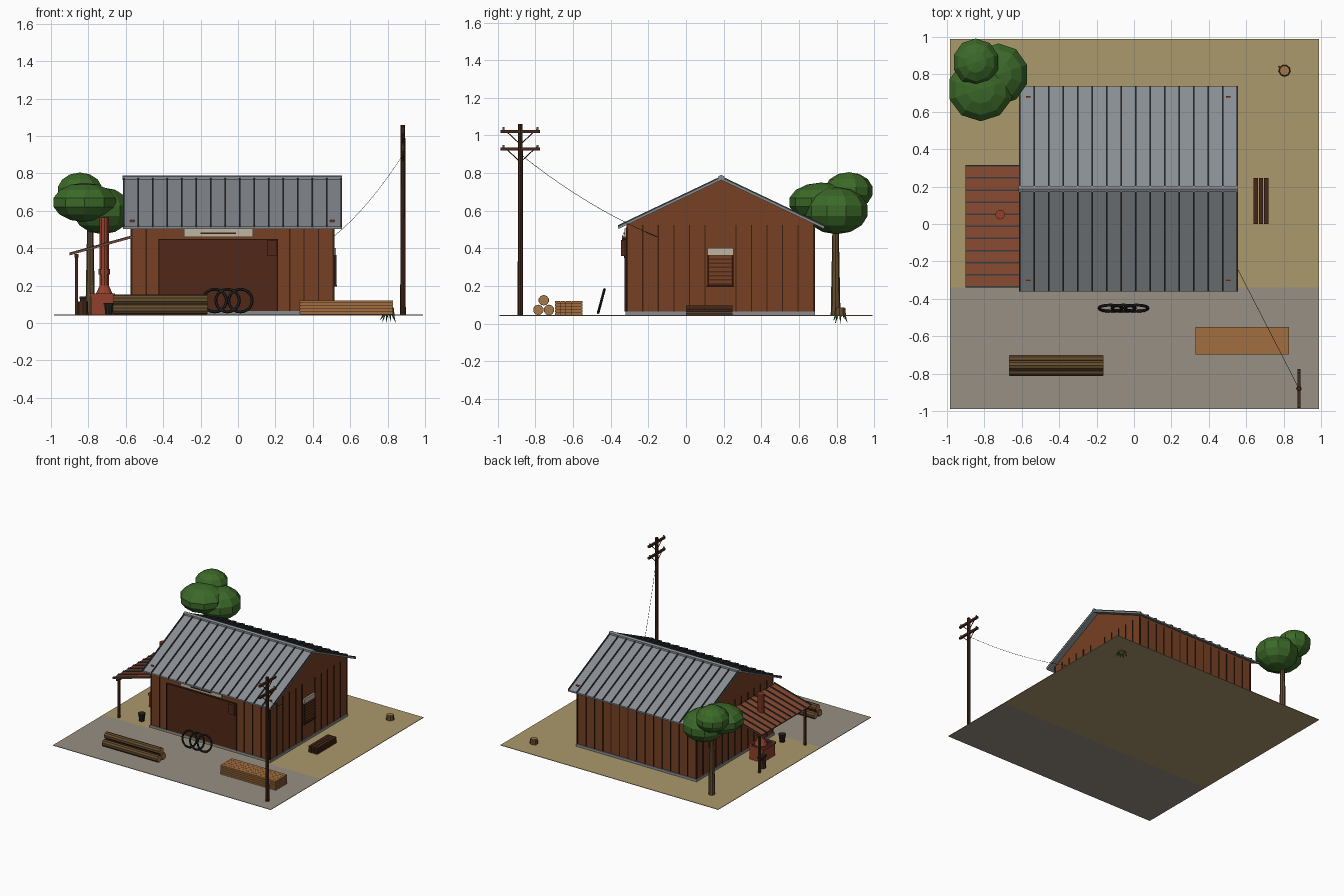
import bpy, bmesh, math, random
from mathutils import Vector, Matrix

if "Cube" in bpy.data.objects:
    bpy.data.objects.remove(bpy.data.objects["Cube"])

random.seed(4)
G = 0.045  # ground height


def mat(name, r, g, b):
    m = bpy.data.materials.new(name)
    m.diffuse_color = tuple((c / 255) ** 2.2 for c in (r, g, b)) + (1,)
    m.use_nodes = True
    m.node_tree.nodes["Principled BSDF"].inputs["Base Color"].default_value = m.diffuse_color
    return m


WALL, DARK = mat("wall_brown", 118, 67, 40), mat("dark_brown", 62, 35, 24)
DOOR, POST = mat("door_brown", 82, 44, 29), mat("post_brown", 72, 44, 30)
TIN, SEAM = mat("tin", 135, 140, 145), mat("seam_grey", 58, 62, 66)
RUST, BRICK = mat("rust", 135, 75, 52), mat("brick", 145, 66, 48)
SAND, GRAVEL = mat("dry_grass", 170, 152, 108), mat("gravel", 150, 142, 130)
LOG, LUMBER = mat("log", 100, 78, 50), mat("lumber", 160, 110, 65)
CUT, LEAF = mat("cut_wood", 165, 120, 75), mat("leaf", 62, 105, 45)
BLACK, CREAM = mat("iron", 40, 38, 38), mat("cream", 190, 180, 160)


def finish(name, bm, m):
    bmesh.ops.recalc_face_normals(bm, faces=bm.faces)
    me = bpy.data.meshes.new(name)
    bm.to_mesh(me)
    bm.free()
    me.materials.append(m)
    ob = bpy.data.objects.new(name, me)
    bpy.context.collection.objects.link(ob)
    return ob


def boxes(name, m, *items):
    """Each item is x0, x1, y0, y1, z0, z1."""
    bm = bmesh.new()
    for x0, x1, y0, y1, z0, z1 in items:
        M = Matrix.Translation(((x0 + x1) / 2, (y0 + y1) / 2, (z0 + z1) / 2))
        bmesh.ops.create_cube(bm, size=1, matrix=M @ Matrix.Diagonal((x1 - x0, y1 - y0, z1 - z0, 1)))
    return finish(name, bm, m)


def rods(name, m, items, sides=8):
    """Each item is start, end, start radius, end radius."""
    bm = bmesh.new()
    for p, q, r0, r1 in items:
        p, q = Vector(p), Vector(q)
        M = Matrix.Translation((p + q) / 2) @ (q - p).to_track_quat('Z', 'Y').to_matrix().to_4x4()
        bmesh.ops.create_cone(bm, cap_ends=True, segments=sides, radius1=r0, radius2=r1,
                              depth=(q - p).length, matrix=M)
    return finish(name, bm, m)


def extrude(name, m, profile, spans, axis='x'):
    """Extrude a (side, z) profile along x or y over each span."""
    bm = bmesh.new()
    for a, b in spans:
        pt = (lambda t, s, z: (t, s, z)) if axis == 'x' else (lambda t, s, z: (s, t, z))
        ends = [[bm.verts.new(pt(t, s, z)) for s, z in profile] for t in (a, b)]
        bm.faces.new(ends[0])
        bm.faces.new(ends[1])
        n = len(profile)
        for i in range(n):
            j = (i + 1) % n
            bm.faces.new((ends[0][i], ends[0][j], ends[1][j], ends[1][i]))
    return finish(name, bm, m)


# Ground
boxes("grass_yard", SAND, (-.985, .99, -.34, .99, .041, G))
boxes("gravel_yard", GRAVEL, (-.985, .99, -.99, -.34, .041, G))

# Barn body
X0, X1, Y0, Y1, YC = -.57, .51, -.315, .68, .1875
under = lambda y: .763 - .475 * abs(y - YC)
extrude("barn_walls", WALL, [(Y0, G), (Y1, G), (Y1, under(Y1)), (YC, under(YC)), (Y0, under(Y0))], [(X0, X1)])
boxes("plinth", TIN, (X0 - .006, X1 + .006, Y0 - .006, Y1 + .006, G, .065))
bat = []
for i in range(15):
    x = X0 + .003 + i * (X1 - X0 - .006) / 14
    if not -.43 < x < .22:
        bat.append((x - .003, x + .003, Y0 - .005, Y0, .065, .51))
    bat.append((x - .003, x + .003, Y1, Y1 + .005, .065, .51))
for i in range(13):
    y = Y0 + .003 + i * (Y1 - Y0 - .006) / 12
    for xa, xb in ((X0 - .005, X0), (X1, X1 + .005)):
        if xa < 0 or not .11 < y < .26:
            bat.append((xa, xb, y - .003, y + .003, .065, .525))
boxes("wall_battens", DARK, *bat)

# Roof: sheet, seams, ridge cap, corner patches
def chevron(y0, y1, lo, hi):
    top = [(y, under(y) + hi) for y in (y0, YC, y1)]
    return top + [(y, under(y) + lo) for y in (y1, YC, y0)]


RX0, RX1, RY0, RY1 = -.615, .555, -.36, .735
extrude("roof_sheet", TIN, chevron(RY0, RY1, 0, .012), [(RX0, RX1)])
seams = [RX0 + .004 + i * (RX1 - RX0 - .008) / 15 for i in range(16)]
extrude("roof_seams", SEAM, chevron(RY0 - .002, RY1 + .002, .008, .021), [(x - .004, x + .004) for x in seams])
extrude("ridge_cap", TIN, chevron(YC - .016, YC + .016, .01, .027), [(RX0 - .002, RX1 + .002)])
boxes("roof_patches", RUST, *[(x - .012, x + .012, y - .005, y + .005, under(y), under(y) + .02)
                              for x in (-.565, .505) for y in (-.3, .68)])

# Front doorway, switch box and sign
boxes("barn_door", DOOR, (-.42, .21, Y0 - .008, Y0, .065, .445))
boxes("door_frame", DARK, (-.425, -.418, Y0 - .011, Y0, .065, .447), (.207, .213, Y0 - .011, Y0, .065, .447),
      (-.425, .213, Y0 - .011, Y0, .443, .449))
boxes("switch_box", DOOR, (.155, .208, -.346, Y0, .36, .445))
boxes("sign_board", CREAM, (-.29, .08, -.328, Y0, .46, .505))
boxes("sign_strip", DARK, (-.2, -.01, -.331, -.327, .475, .483))

# Side window with louvres
boxes("window_panel", DOOR, (X1, X1 + .008, .115, .25, .2, .37))
boxes("window_lintel", CREAM, (X1, X1 + .014, .113, .252, .365, .402))
boxes("window_louvres", WALL, *[(X1, X1 + .014, .122, .243, .215 + i * .022, .229 + i * .022) for i in range(7)])
boxes("window_frame", DARK, (X1, X1 + .016, .113, .12, .2, .365), (X1, X1 + .016, .245, .252, .2, .365),
      (X1, X1 + .02, .11, .255, .195, .203))

# Lean-to shelter
lean = lambda x: .362 + (x + .9) * .275
def slab(lo, hi):
    return [(-.9, lean(-.9) + lo), (-.565, lean(-.565) + lo), (-.565, lean(-.565) + hi), (-.9, lean(-.9) + hi)]


extrude("shelter_roof", RUST, slab(0, .008), [(-.34, .315)], 'y')
extrude("shelter_ribs", SEAM, slab(.004, .015), [(y - .004, y + .004) for y in
                                              [-.336 + i * .0647 for i in range(11)]], 'y')
boxes("shelter_posts", POST, *[(-.872, -.856, y - .008, y + .008, G, .365) for y in (-.31, .285)])
boxes("shelter_beam", POST, (-.874, -.854, -.33, .305, .35, .368))

# Forge with chimney, anvil stump and bucket
boxes("forge_base", BRICK, (-.785, -.665, -.03, .13, G, .145))
boxes("forge_rim", BRICK, (-.792, -.658, -.037, -.02, .14, .158), (-.792, -.658, .12, .137, .14, .158),
      (-.792, -.778, -.02, .12, .14, .158), (-.672, -.658, -.02, .12, .14, .158))
boxes("forge_coals", BLACK, (-.778, -.672, -.02, .12, .14, .149))
rods("chimney", BRICK, [((-.715, .05, .14), (-.715, .05, .565), .026, .026),
                        ((-.715, .05, .26), (-.715, .05, .29), .033, .033),
                        ((-.715, .05, .15), (-.715, .05, .2), .05, .026)], 10)
rods("anvil_stump", POST, [((-.83, .2, G), (-.83, .2, .115), .03, .027)], 8)
boxes("anvil", BLACK, (-.845, -.815, .18, .22, .115, .128), (-.848, -.812, .165, .24, .128, .142))
rods("bucket", BLACK, [((-.69, -.26, G), (-.69, -.26, .1), .02, .027),
                       ((-.69, -.26, .1), (-.69, -.26, .107), .03, .03)], 10)

# Tree
rods("tree_trunk", LOG, [((-.79, .795, G), (-.79, .795, .3), .026, .021), ((-.79, .795, .3), (-.79, .795, .56), .021, .016)])
bm = bmesh.new()
for c, s in (((-.82, .72, .645), (.18, .175, .105)), ((-.725, .8, .6), (.165, .17, .125)),
             ((-.845, .865, .705), (.128, .13, .1))):
    bmesh.ops.create_uvsphere(bm, u_segments=10, v_segments=7, radius=1,
                              matrix=Matrix.Translation(c) @ Matrix.Diagonal((*s, 1)))
finish("tree_crown", bm, LEAF)

# Utility pole: post, cross arms, braces, insulators
PX, PY = .882, -.88
rods("utility_pole", POST, [((PX, PY, G), (PX, PY, 1.06), .015, .012)])
boxes("cross_arms", POST, *[(PX - .008, PX + .008, PY - .105, PY + .105, z - .008, z + .008) for z in (1.022, .928)])
rods("arm_braces", DARK, [((PX, PY, z - .07), (PX, PY + s * .075, z), .003, .003)
                          for z in (1.022, .928) for s in (-1, 1)], 5)
rods("insulators", TIN, [((PX, PY + s * .09, z), (PX, PY + s * .09, z + .022), .007, .005)
                         for z in (1.022, .928) for s in (-1, 1)], 6)

# Sagging service wire to the gable wall
A, B = Vector((PX, PY, .9)), Vector((X1, -.155, .462))
pts = [A.lerp(B, t / 10) - Vector((0, 0, .14 * t / 10 * (1 - t / 10))) for t in range(11)]
rods("service_wire", BLACK, [(p, q, .0012, .0012) for p, q in zip(pts, pts[1:])], 4)

# Log pile with pale cut ends
logs = [(-.785, .073), (-.728, .073), (-.756, .124)]
rods("log_pile", LOG, [((-.665, y, z), (-.165, y, z), .028, .028) for y, z in logs], 10)
rods("log_ends", CUT, [((x, y, z), (x + .004, y, z), .025, .025) for y, z in logs for x in (-.668, -.166)], 10)

# Lumber stack: boards over thin dark gaps
boxes("lumber_boards", LUMBER, *[(.33, .83, -.697 + k * .0295, -.669 + k * .0295, G + .002 + i * .0155, G + .0145 + i * .0155)
                                 for i in range(5) for k in range(5)])
boxes("lumber_spacers", DARK, (.335, .825, -.69, -.555, G, .115))

# Plank pile beside the barn
boxes("plank_pile", POST, *[(.64 + k * .027, .664 + k * .027, 0, .247, G + i * .018, G + .015 + i * .018)
                            for i in range(3) for k in range(3)])

# Leaning iron hoops
bm = bmesh.new()
for cx in (-.125, -.056, .013):
    M = Matrix.Translation((cx, -.45, .12)) @ Matrix.Rotation(math.radians(75), 4, 'X')
    ring = []
    for i in range(20):
        a = math.tau * i / 20
        ring.append([bm.verts.new(M @ Vector(((.063 + .008 * math.cos(b)) * math.cos(a),
                                              (.063 + .008 * math.cos(b)) * math.sin(a), .008 * math.sin(b))))
                     for b in [math.tau * j / 6 for j in range(6)]])
    for i in range(20):
        for j in range(6):
            r, s, k = ring[i], ring[(i + 1) % 20], (j + 1) % 6
            bm.faces.new((r[j], s[j], s[k], r[k]))
finish("iron_hoops", bm, BLACK)

# Tree stump with drooping weeds
SX, SY = .805, .82
rods("stump", LOG, [((SX, SY, G), (SX, SY, .082), .032, .028)], 9)
rods("stump_top", CUT, [((SX, SY, .082), (SX, SY, .085), .024, .024)], 9)
weeds = []
for i in range(10):
    a, r = math.tau * i / 10, random.uniform(.036, .05)
    c, s = math.cos(a), math.sin(a)
    weeds.append(((SX + .022 * c, SY + .022 * s, .05), (SX + r * c, SY + r * s, 0 if i % 3 == 0 else random.uniform(.005, .05)), .007, 0))
rods("weeds", LEAF, weeds, 4)
